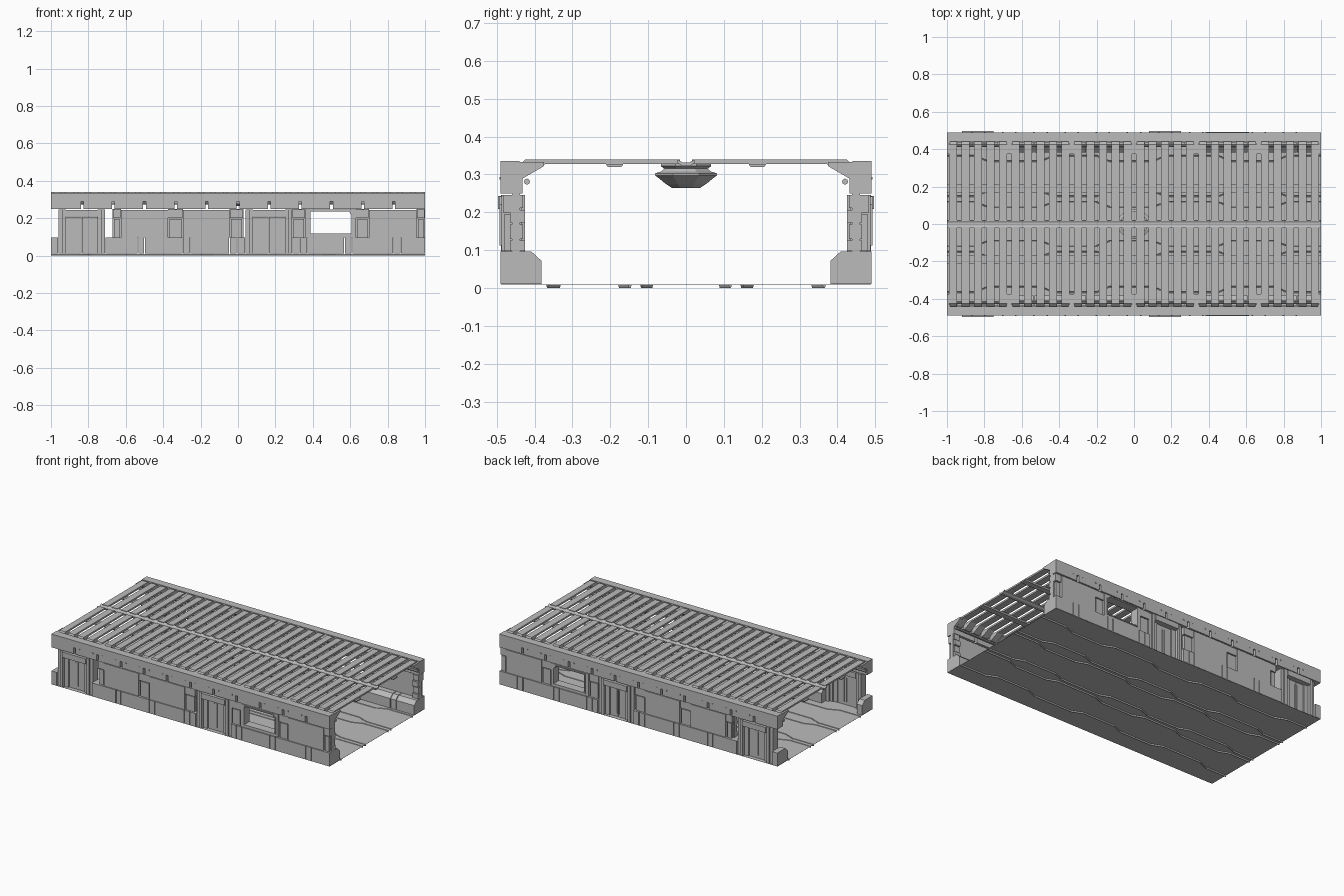
import bpy, bmesh, math

if "Cube" in bpy.data.objects:
    bpy.data.objects.remove(bpy.data.objects["Cube"])

def material(name, c):
    m = bpy.data.materials.new(name)
    m.diffuse_color = (c, c, c, 1)
    m.use_nodes = True
    m.node_tree.nodes["Principled BSDF"].inputs["Base Color"].default_value = m.diffuse_color
    return m

GREY = material("plain grey", 0.5)

def finish(name, bm, mirror=False, recalc=True):
    if recalc:
        bmesh.ops.recalc_face_normals(bm, faces=bm.faces)
    me = bpy.data.meshes.new(name)
    bm.to_mesh(me)
    bm.free()
    me.materials.append(GREY)
    ob = bpy.data.objects.new(name, me)
    bpy.context.collection.objects.link(ob)
    if mirror:
        mod = ob.modifiers.new("other_side", 'MIRROR')
        mod.use_axis = (False, True, False)
        mod.use_mirror_merge = False
    return ob

def prism(bm, pts, x0, x1):
    """Extrude a (y, z) profile along x."""
    a = [bm.verts.new((x0, y, z)) for y, z in pts]
    b = [bm.verts.new((x1, y, z)) for y, z in pts]
    bm.faces.new(a)
    bm.faces.new(b[::-1])
    n = len(pts)
    for i in range(n):
        j = (i + 1) % n
        bm.faces.new((a[i], b[i], b[j], a[j]))

def box(bm, x0, x1, y0, y1, z0, z1):
    prism(bm, [(y0, z0), (y1, z0), (y1, z1), (y0, z1)], x0, x1)

def ring(bm, outer, inner, y0, y1):
    """Frame between two (x, z) loops of equal length."""
    n = len(outer)
    lo, li, ho, hi = [[bm.verts.new((x, y, z)) for x, z in lp]
                      for lp, y in ((outer, y0), (inner, y0), (outer, y1), (inner, y1))]
    for i in range(n):
        j = (i + 1) % n
        for a, b in ((lo, li), (li, hi), (hi, ho), (ho, lo)):
            bm.faces.new((a[i], a[j], b[j], b[i]))

G = 0.002   # half of a seam

# Walls are built on the front side and mirrored to the back.
# Base course: wide blocks and narrow joint blocks, inner top edge chamfered
bm = bmesh.new()
base = [(-0.49, 0.01), (-0.382, 0.01), (-0.382, 0.072), (-0.408, 0.096), (-0.49, 0.096)]
for cuts in ([-1, -0.96], [-0.71, -0.535, -0.5, -0.295, -0.255, -0.045, -0.005, 0.04],
             [0.29, 0.33, 0.37, 0.57, 0.61, 0.83, 0.87, 1]):
    for a, b in zip(cuts, cuts[1:]):
        prism(bm, base, a + (G if a > -1 else 0), b - (G if b < 1 else 0))
finish("wall_base_blocks", bm, True)

# Upper wall panels
bm = bmesh.new()
for a, b in ((-0.625, -0.375), (-0.295, -0.045), (0.70, 0.955)):
    box(bm, a, b, -0.487, -0.44, 0.098, 0.245)
finish("upper_wall_panels", bm, True)

# Stacked joint pieces between the panels
bm = bmesh.new()
for a, b in ((-0.67, -0.625), (-0.375, -0.295), (-0.045, 0.03), (0.29, 0.36), (0.63, 0.70), (0.955, 1)):
    box(bm, a, b, -0.46, -0.438, 0.096, 0.25)
    for z0, z1, y in ((0.098, 0.125, -0.425), (0.13, 0.168, -0.43),
                      (0.173, 0.206, -0.425), (0.211, 0.246, -0.43)):
        box(bm, a + G, b - G, -0.465, y, z0, z1)
    box(bm, a + G, b - G, -0.483, -0.46, 0.20, 0.246)
    box(bm, a + 0.008, b - 0.008, -0.480, -0.46, 0.098, 0.195)
finish("wall_joint_pieces", bm, True)

# Window panel with clipped corner and thin outer rim
bm = bmesh.new()
hole = [(0.388, 0.118), (0.608, 0.118), (0.608, 0.218), (0.592, 0.235), (0.388, 0.235)]
ring(bm, [(0.36, 0.098), (0.63, 0.098), (0.63, 0.23), (0.63, 0.246), (0.36, 0.246)], hole, -0.487, -0.44)
finish("window_panel", bm, True)
bm = bmesh.new()
ring(bm, [(0.382, 0.112), (0.614, 0.112), (0.614, 0.221), (0.595, 0.241), (0.382, 0.241)], hole, -0.492, -0.435)
finish("window_rim", bm, True)

# Doors: outer posts, inner posts, header and two recessed leaves
bm_f, bm_l = bmesh.new(), bmesh.new()
for c in (-0.835, 0.165):
    for s in (-1, 1):
        def sbox(m, u0, u1, *r):
            x = sorted((c + s * u0, c + s * u1))
            box(m, x[0], x[1], *r)
        sbox(bm_f, 0.105, 0.125, -0.478, -0.425, 0.01, 0.246)
        sbox(bm_f, 0.085, 0.105, -0.488, -0.435, 0.01, 0.246)
        sbox(bm_l, 0.001, 0.055, -0.462, -0.446, 0.01, 0.207)
        sbox(bm_l, 0.055, 0.09, -0.470, -0.444, 0.01, 0.207)
        sbox(bm_l, 0.006, 0.010, -0.466, -0.442, 0.03, 0.185)
    box(bm_f, c - 0.085, c + 0.085, -0.496, -0.43, 0.208, 0.243)
finish("door_frames", bm_f, True)
finish("door_leaves", bm_l, True)

# Cornice: solid upper band, lower band split by slots, small rivets
bm = bmesh.new()
box(bm, -1, 1, -0.49, -0.44, 0.29, 0.336)
slots = [-1.0] + [-0.8333 + i / 6 for i in range(11)] + [1.0]
for a, b in zip(slots, slots[1:]):
    x0 = a + (0.007 if a > -1 else 0)
    x1 = b - (0.007 if b < 1 else 0)
    box(bm, x0, x1, -0.49, -0.432, 0.25, 0.29)
finish("cornice", bm, True)
bm = bmesh.new()
for k in range(11):
    for d in (-0.035, 0.035):
        x = -0.8333 + k / 6 + d
        box(bm, x - 0.004, x + 0.004, -0.492, -0.489, 0.286, 0.293)
finish("cornice_rivets", bm, True)

# Pipe along the inside of each wall
bm = bmesh.new()
prism(bm, [(-0.42 + 0.008 * math.cos(t * math.pi / 4), 0.281 + 0.008 * math.sin(t * math.pi / 4))
           for t in range(8)], -1, 1)
finish("wall_pipe", bm, True)

# Roof slats, with a sloped foot at each side
bm = bmesh.new()
for i in range(30):
    x = -1 + (i + 0.5) / 15
    prism(bm, [(-0.016, 0.328), (-0.016, 0.339), (-0.425, 0.339), (-0.44, 0.325),
               (-0.44, 0.302), (-0.425, 0.302), (-0.37, 0.328)], x - 0.0215, x + 0.0215)
finish("roof_slats", bm, True)

# Lengthwise roof beams and the shallow centre channel
bm = bmesh.new()
prism(bm, [(-0.212, 0.328), (-0.207, 0.32), (-0.17, 0.32), (-0.165, 0.328)], -1, 1)
finish("roof_beam", bm, True)
bm = bmesh.new()
prism(bm, [(-0.022, 0.339), (-0.008, 0.331), (0.008, 0.331), (0.022, 0.339),
           (0.022, 0.33), (0.01, 0.322), (-0.01, 0.322), (-0.022, 0.33)], -1, 1)
finish("roof_centre_channel", bm)

# Corner brackets under the roof
bm = bmesh.new()
for i in range(7):
    x = -1 + i / 3
    prism(bm, [(-0.375, 0.333), (-0.44, 0.333), (-0.44, 0.275), (-0.43, 0.29), (-0.375, 0.322)],
          max(-1, x - 0.016), min(1, x + 0.016))
finish("roof_brackets", bm, True)

# Ceiling lamp: octagonal stepped body
bm = bmesh.new()
prof = [(0.04, 0.264), (0.058, 0.275), (0.078, 0.29), (0.088, 0.297), (0.088, 0.303),
        (0.07, 0.308), (0.062, 0.315), (0.072, 0.322), (0.072, 0.328)]
rings = [[bm.verts.new((r * math.cos((k + 0.5) * math.pi / 4), r * math.sin((k + 0.5) * math.pi / 4), z))
          for k in range(8)] for r, z in prof]
for a, b in zip(rings, rings[1:]):
    for k in range(8):
        bm.faces.new((a[k], a[(k + 1) % 8], b[(k + 1) % 8], b[k]))
bm.faces.new(rings[0][::-1])
bm.faces.new(rings[-1])
finish("ceiling_lamp", bm)

# Floor sheet with six zigzag grooves
bm = bmesh.new()
seams = [(-0.365, 0.03), (-0.148, -0.027), (-0.117, 0.026), (0.117, -0.026), (0.148, 0.027), (0.365, -0.03)]
xs = [-1, -0.85, -0.78, -0.5, -0.43, -0.2, -0.13, 0.1, 0.17, 0.45, 0.52, 0.75, 0.82, 1]
rows = []
for i, x in enumerate(xs):
    t = (i // 2 + i % 2) % 2
    t = 1 if ((i + 0) // 2) % 2 and i % 2 == 0 or ((i - 1) // 2) % 2 and i % 2 else 0
    row = [(-0.488, 0.008)]
    for y, amp in seams:
        c = y + amp * t
        row += [(c - 0.004, 0.008), (c - 0.002, 0.0), (c + 0.002, 0.0), (c + 0.004, 0.008)]
    row.append((0.488, 0.008))
    rows.append([bm.verts.new((x, y, z)) for y, z in row])
for a, b in zip(rows, rows[1:]):
    for k in range(len(a) - 1):
        bm.faces.new((a[k], b[k], b[k + 1], a[k + 1]))
for f in bm.faces:
    f.normal_update()
    if f.normal.z < 0:
        f.normal_flip()
ob = finish("floor", bm, recalc=False)
mod = ob.modifiers.new("thickness", 'SOLIDIFY')
mod.thickness = 0.001
mod.offset = 1
